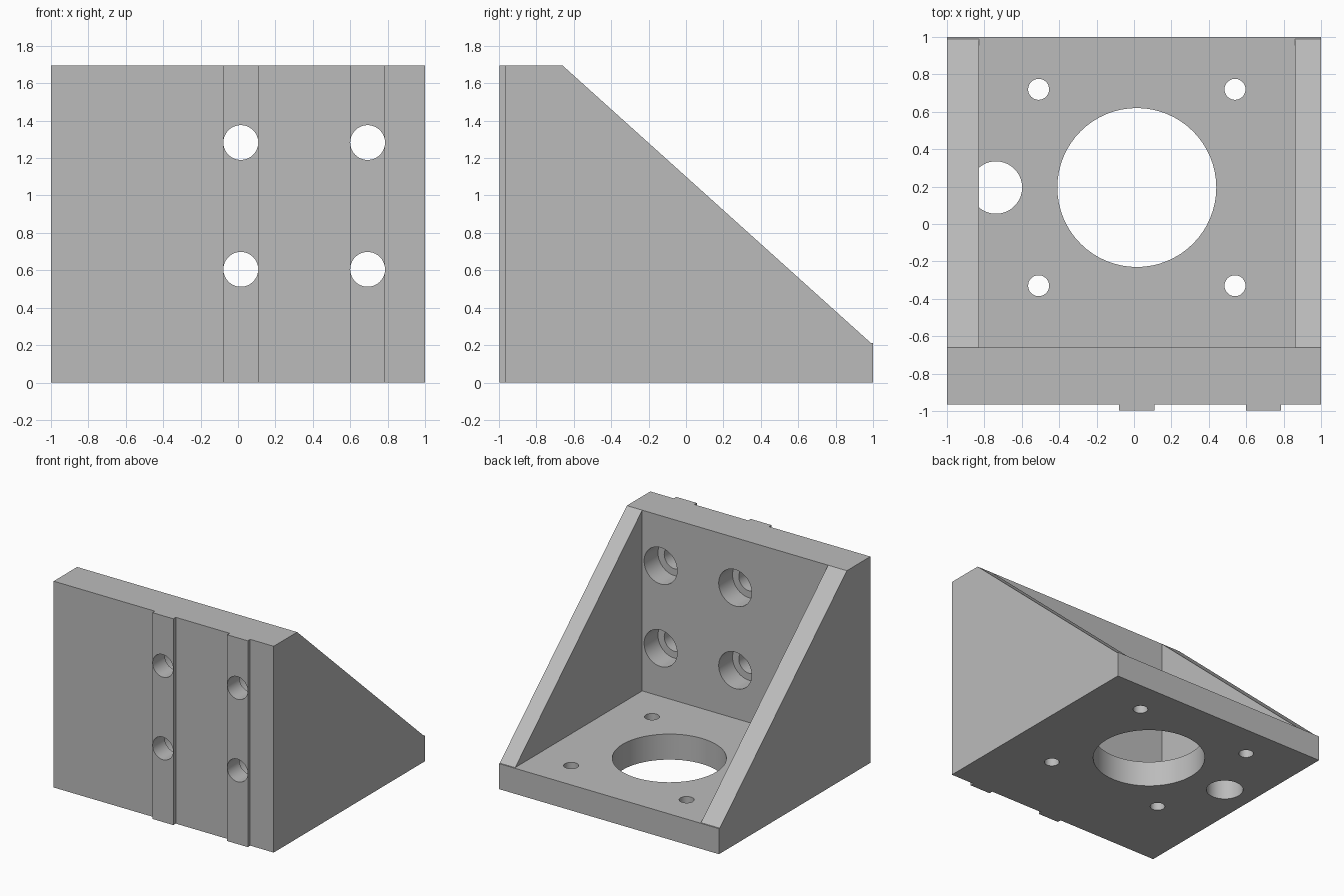
import bpy, bmesh, math
from mathutils import Matrix, Vector

if "Cube" in bpy.data.objects:
    bpy.data.objects.remove(bpy.data.objects["Cube"])

grey = bpy.data.materials.new("machined grey")
grey.use_nodes = True
GREY = (0.5, 0.5, 0.5, 1)
grey.diffuse_color = GREY
grey.node_tree.nodes["Principled BSDF"].inputs["Base Color"].default_value = GREY


def add_object(name, bm):
    bmesh.ops.recalc_face_normals(bm, faces=bm.faces)
    mesh = bpy.data.meshes.new(name)
    bm.to_mesh(mesh)
    bm.free()
    mesh.materials.append(grey)
    obj = bpy.data.objects.new(name, mesh)
    bpy.context.collection.objects.link(obj)
    return obj


def box(name, low, high):
    low, high = Vector(low), Vector(high)
    bm = bmesh.new()
    size = Matrix.Diagonal((high - low).to_4d())
    size[3][3] = 1
    bmesh.ops.create_cube(bm, size=1, matrix=Matrix.Translation((low + high) / 2) @ size)
    return add_object(name, bm)


def cylinder(name, centre, radius, depth, along_y=False):
    turn = Matrix.Rotation(math.pi / 2 if along_y else 0, 4, 'X')
    bm = bmesh.new()
    bmesh.ops.create_cone(bm, cap_ends=True, segments=64, radius1=radius, radius2=radius,
                          depth=depth, matrix=Matrix.Translation(centre) @ turn)
    return add_object(name, bm)


def combine(target, other, operation):
    mod = target.modifiers.new(other.name, 'BOOLEAN')
    mod.operation, mod.solver, mod.object = operation, 'EXACT', other
    bpy.context.view_layer.objects.active = target
    bpy.ops.object.modifier_apply(modifier=mod.name)
    bpy.data.objects.remove(other)


FRONT, WALL, FLOOR, TOP = -0.965, -0.66, 0.21, 1.695

# Solid wedge from its side profile
profile = [(FRONT, 0), (1, 0), (1, FLOOR), (0.99, FLOOR), (WALL, TOP), (FRONT, TOP)]
bm = bmesh.new()
side = bm.faces.new([bm.verts.new((-1, y, z)) for y, z in profile])
swept = bmesh.ops.extrude_face_region(bm, geom=[side])
bmesh.ops.translate(bm, vec=(2, 0, 0),
                    verts=[v for v in swept["geom"] if isinstance(v, bmesh.types.BMVert)])
bracket = add_object("angle_bracket", bm)

# Pocket that leaves the floor, wall and two gussets
combine(bracket, box("pocket", (-0.83, WALL, FLOOR), (0.86, 1.5, 2)), 'DIFFERENCE')

# Locating rails on the front
for x0, x1 in ((-0.08, 0.11), (0.6, 0.787)):
    combine(bracket, box("rail", (x0, -0.997, 0), (x1, -0.9, TOP)), 'UNION')

# Counterbored bolt holes through the wall
for x in (0.015, 0.693):
    for z in (0.605, 1.283):
        combine(bracket, cylinder("bolt_hole", (x, -0.85, z), 0.093, 0.6, True), 'DIFFERENCE')
        combine(bracket, cylinder("counterbore", (x, WALL, z), 0.15, 0.36, True), 'DIFFERENCE')

# Floor holes: large bore, four screw holes
combine(bracket, cylinder("motor_bore", (0.015, 0.195, 0.1), 0.425, 0.4), 'DIFFERENCE')
for x in (-0.51, 0.54):
    for y in (-0.33, 0.72):
        combine(bracket, cylinder("screw_hole", (x, y, 0.1), 0.056, 0.4), 'DIFFERENCE')

# Cable hole, stopping under the gusset
combine(bracket, cylinder("cable_hole", (-0.738, 0.195, 0.056), 0.14, 0.312), 'DIFFERENCE')

bpy.ops.object.select_all(action='DESELECT')
bracket.select_set(True)
bpy.context.view_layer.objects.active = bracket
bpy.ops.object.shade_smooth_by_angle(angle=math.radians(30))
